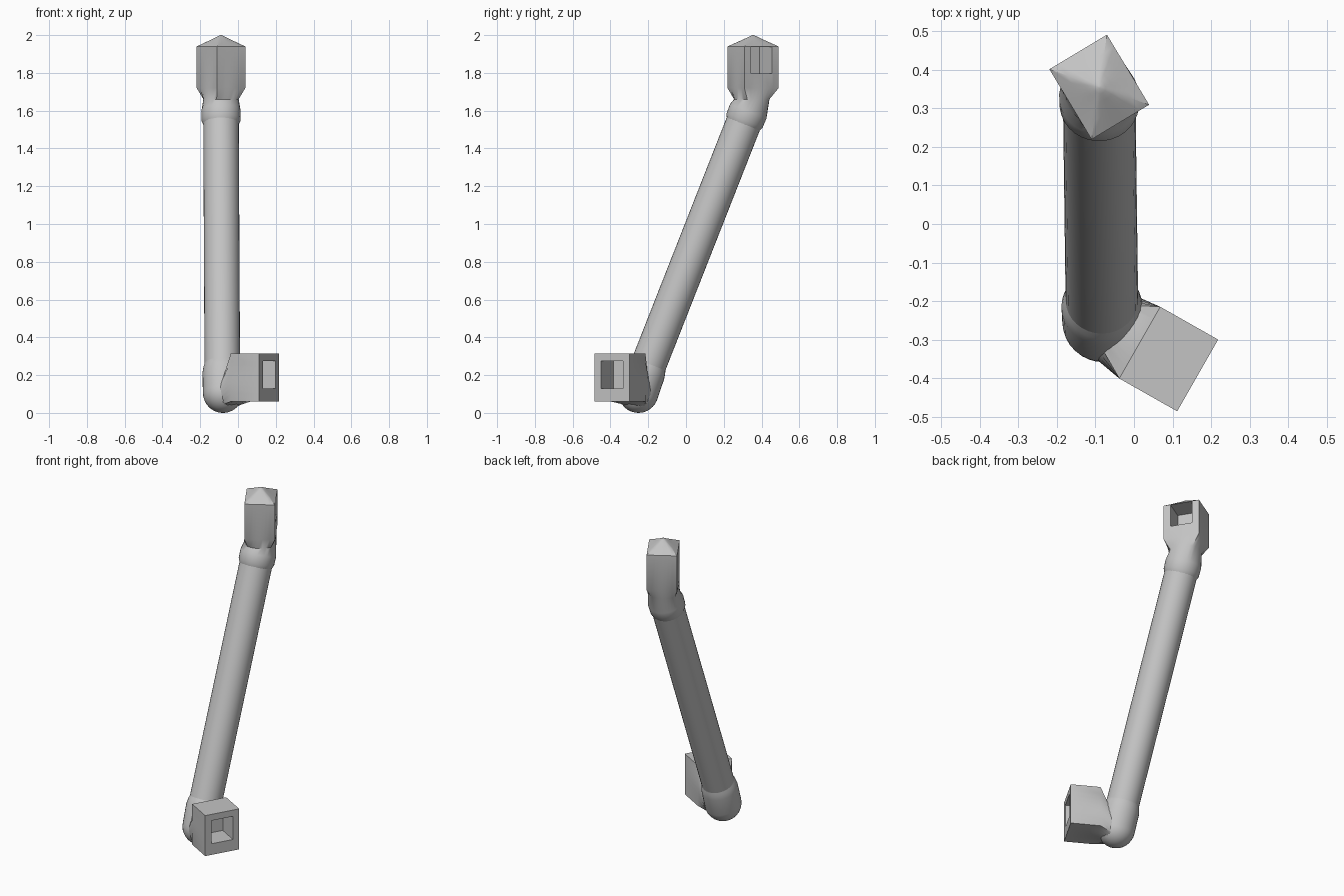
import bpy, bmesh, math
from mathutils import Vector, Matrix

if "Cube" in bpy.data.objects:
    bpy.data.objects.remove(bpy.data.objects["Cube"])

SIDES = 32
Z = Vector((0, 0, 1))

grey = bpy.data.materials.new("plain grey")
grey.use_nodes = True
grey.diffuse_color = (0.55, 0.55, 0.55, 1)
grey.node_tree.nodes["Principled BSDF"].inputs["Base Color"].default_value = (0.55, 0.55, 0.55, 1)


def ring(center, u, v, half_u, half_v, roundness):
    """Outline in the u/v plane, blended between a rectangle and an ellipse."""
    points = []
    for i in range(SIDES):
        a = 2 * math.pi * i / SIDES
        c, s = math.cos(a), math.sin(a)
        grow = 1 / max(abs(c), abs(s))
        k = roundness + (1 - roundness) * grow
        points.append(Vector(center) + u * (c * k * half_u) + v * (s * k * half_v))
    return points


def loft(name, rings):
    bm = bmesh.new()
    loops = [[bm.verts.new(p) for p in r] for r in rings]
    for a, b in zip(loops, loops[1:]):
        for i in range(SIDES):
            j = (i + 1) % SIDES
            bm.faces.new((a[i], a[j], b[j], b[i]))
    for end in (loops[0], loops[-1]):
        bm.faces.new(end)
    bmesh.ops.recalc_face_normals(bm, faces=bm.faces)
    mesh = bpy.data.meshes.new(name)
    bm.to_mesh(mesh)
    bm.free()
    obj = bpy.data.objects.new(name, mesh)
    bpy.context.collection.objects.link(obj)
    mesh.materials.append(grey)
    return obj


def finish(obj):
    bpy.ops.object.select_all(action='DESELECT')
    obj.select_set(True)
    bpy.context.view_layer.objects.active = obj
    for mod in list(obj.modifiers):
        bpy.ops.object.modifier_apply(modifier=mod.name)
    bpy.ops.object.shade_smooth_by_angle(angle=math.radians(42))


def cut_pocket(obj, mouth, out, width, height, depth):
    """Sink a rectangular socket into the face whose normal is out."""
    side = Z.cross(out)
    bpy.ops.mesh.primitive_cube_add(size=1)
    cutter = bpy.context.object
    cutter.name = "socket_cutter"
    cutter.hide_render = True
    cutter.data.materials.append(grey)
    turn = Matrix((out, side, Z)).transposed().to_4x4()
    scale = Matrix.Diagonal((depth * 2, width, height, 1))
    cutter.matrix_world = Matrix.Translation(mouth) @ turn @ scale
    mod = obj.modifiers.new("socket", 'BOOLEAN')
    mod.operation, mod.solver, mod.object = 'DIFFERENCE', 'EXACT', cutter
    finish(obj)
    bpy.data.objects.remove(cutter)


# Leaning tube
low, high = Vector((-0.083, -0.22, 0.2)), Vector((-0.09, 0.315, 1.56))
axis = (high - low).normalized()
tube_u = Vector((1, 0, 0))
tube_v = axis.cross(tube_u).normalized()
finish(loft("tube", [ring(p, tube_u, tube_v, 0.094, 0.094, 1) for p in (low, high)]))

# Rounded lower elbow: collar blending into a ball
ball, radius = Vector((-0.08, -0.252, 0.106)), 0.106
elbow = [ring(low + axis * d, tube_u, tube_v, r, r, 1)
         for d, r in ((0.07, 0.092), (0.045, 0.1), (0.015, 0.105))]
for step in range(0, 9):
    a = math.radians(step * 11)
    a = min(a, math.radians(88))
    r = radius * math.cos(a)
    elbow.append(ring(ball - axis * radius * math.sin(a), tube_u, tube_v, r, r, 1))
finish(loft("lower_elbow", elbow))

# Lower socket block with a neck reaching out of the elbow
out = Vector((0.868, -0.496, 0)).normalized()
side = Z.cross(out)
back, front = Vector((0.015, -0.3075, 0.1875)), Vector((0.165, -0.3925, 0.1875))
lower = loft("lower_socket", [
    ring((-0.08, -0.25, 0.11), side, Z, 0.09, 0.09, 1),
    ring((-0.045, -0.27, 0.115), side, Z, 0.097, 0.1, 1),
    ring(back, side, Z, 0.107, 0.127, 0),
    ring(front, side, Z, 0.107, 0.127, 0)])
cut_pocket(lower, front + Z * 0.015, out, 0.135, 0.145, 0.135)

# Upper collar bending upright, socket block and peaked cap
out = Vector((0.857, 0.515, 0)).normalized()
side = Z.cross(out)
tilt_u = out - axis * out.dot(axis)
tilt_u.normalize()
tilt_v = axis.cross(tilt_u)
head = Vector((-0.09, 0.355, 0))
rings = [ring(high + axis * d, tilt_u, tilt_v, r, r, 1)
         for d, r in ((-0.035, 0.093), (-0.012, 0.103), (0.04, 0.104))]
rings.append(ring((-0.09, 0.348, 1.66), out, side, 0.092, 0.092, 0.9))
for z, size, roundness in ((1.72, 1, 0), (1.94, 1, 0), (1.962, 0.66, 0.15),
                           (1.983, 0.34, 0.5), (1.994, 0.17, 1), (2.0, 0.03, 1)):
    rings.append(ring(head + Z * z, out, side, 0.087 * size, 0.106 * size, roundness))
upper = loft("upper_socket", rings)
cut_pocket(upper, head + out * 0.087 + Z * 1.868, out, 0.13, 0.14, 0.128)
